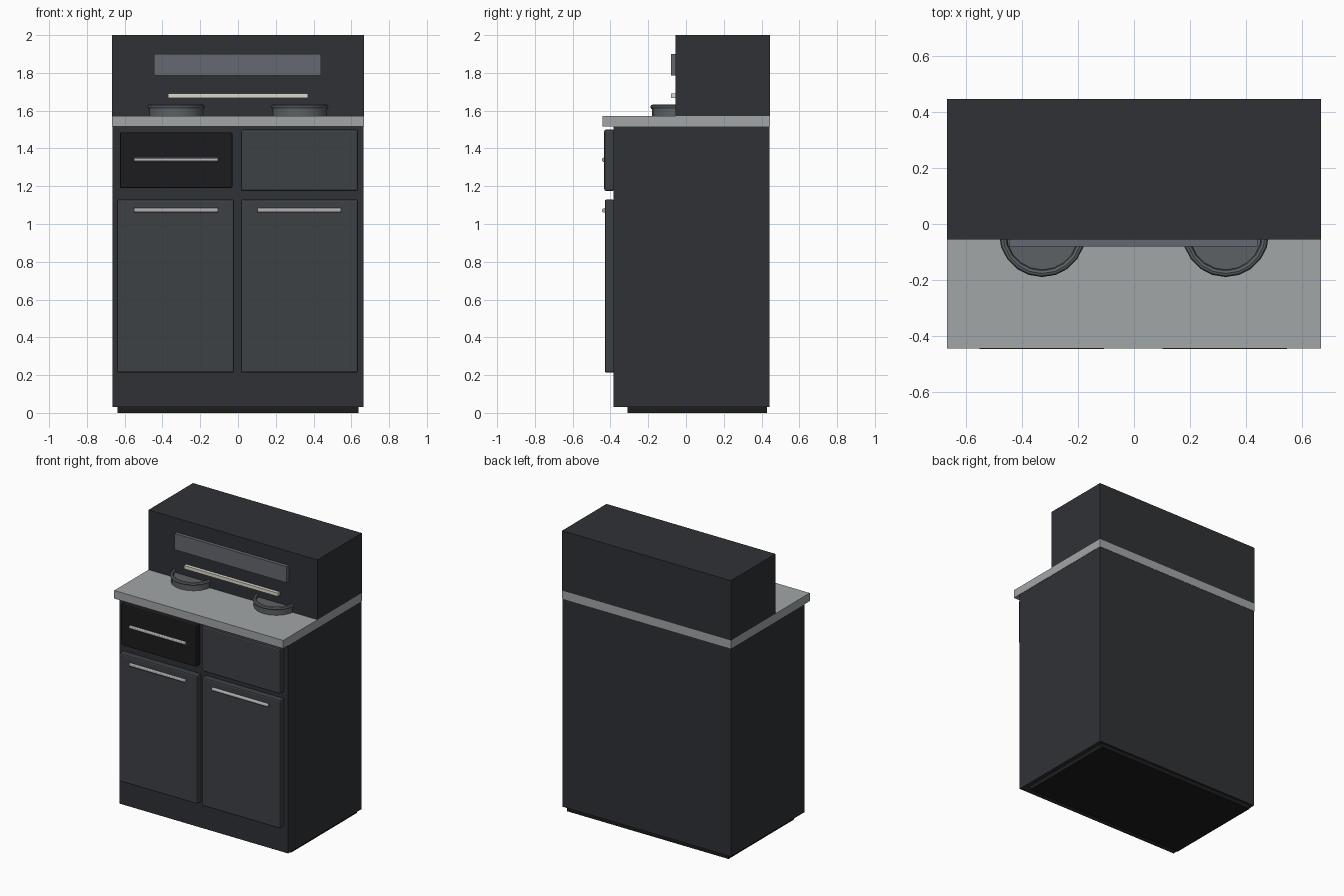
import bpy
from math import pi

if "Cube" in bpy.data.objects:
    bpy.data.objects.remove(bpy.data.objects["Cube"])


def material(name, r, g, b):
    m = bpy.data.materials.new(name)
    m.diffuse_color = (r, g, b, 1)
    m.use_nodes = True
    m.node_tree.nodes["Principled BSDF"].inputs["Base Color"].default_value = m.diffuse_color
    return m


BLACK = material("black", 0.012, 0.012, 0.013)
DARK = material("charcoal", 0.028, 0.031, 0.036)
PANEL = material("panel_grey", 0.048, 0.053, 0.06)
STONE = material("worktop_grey", 0.36, 0.38, 0.39)
GLASS = material("glass_grey", 0.13, 0.14, 0.16)
IRON = material("burner_grey", 0.11, 0.12, 0.13)
STEEL = material("steel", 0.42, 0.42, 0.44)
CREAM = material("cream", 0.72, 0.7, 0.6)


def box(name, x, y, z, mat, bevel=0):
    """Box from (min, max) ranges on each axis."""
    bpy.ops.mesh.primitive_cube_add(size=1, location=[sum(r) / 2 for r in (x, y, z)])
    o = bpy.context.object
    o.name = name
    o.scale = [r[1] - r[0] for r in (x, y, z)]
    bpy.ops.object.transform_apply(location=False, rotation=False, scale=True)
    o.data.materials.append(mat)
    if bevel:
        b = o.modifiers.new("bevel", 'BEVEL')
        b.width = bevel
        b.segments = 2
    return o


def handle(name, x0, x1, z):
    bpy.ops.mesh.primitive_cylinder_add(vertices=12, radius=0.012, depth=x1 - x0,
                                        location=((x0 + x1) / 2, -0.433, z),
                                        rotation=(0, pi / 2, 0))
    o = bpy.context.object
    o.name = name
    o.data.materials.append(STEEL)
    bpy.ops.object.shade_smooth_by_angle()


# Plinth, cabinet, worktop and raised back
box("plinth", (-0.637, 0.637), (-0.31, 0.43), (0, 0.04), BLACK)
box("cabinet", (-0.665, 0.665), (-0.385, 0.443), (0.03, 1.515), DARK)
box("worktop", (-0.667, 0.667), (-0.443, 0.445), (1.515, 1.573), STONE)
box("back_housing", (-0.667, 0.667), (-0.056, 0.445), (1.573, 2.0), DARK)

# Doors and drawers
box("left_door", (-0.64, -0.02), (-0.43, -0.38), (0.213, 1.13), PANEL, 0.01)
box("right_door", (0.015, 0.635), (-0.43, -0.38), (0.213, 1.13), PANEL, 0.01)
box("left_drawer", (-0.625, -0.03), (-0.43, -0.38), (1.19, 1.485), BLACK, 0.008)
box("right_drawer", (0.015, 0.635), (-0.433, -0.38), (1.175, 1.5), PANEL, 0.01)

# Handles
handle("left_door_handle", -0.55, -0.107, 1.072)
handle("right_door_handle", 0.102, 0.546, 1.072)
handle("left_drawer_handle", -0.55, -0.107, 1.34)

# Display and light strip on the back housing
box("display_panel", (-0.445, 0.44), (-0.08, -0.05), (1.785, 1.9), GLASS)
box("light_strip", (-0.37, 0.37), (-0.08, -0.05), (1.668, 1.692), CREAM)

# Burners, half hidden by the back housing
for side, x in (("left", -0.327), ("right", 0.327)):
    bpy.ops.mesh.primitive_cylinder_add(vertices=20, radius=0.146, depth=0.04,
                                        location=(x, -0.035, 1.59))
    o = bpy.context.object
    o.name = side + "_burner_plate"
    o.data.materials.append(IRON)
    bpy.ops.object.shade_smooth_by_angle()
    bpy.ops.mesh.primitive_torus_add(major_segments=20, minor_segments=8,
                                     major_radius=0.141, minor_radius=0.013,
                                     location=(x, -0.035, 1.619))
    o = bpy.context.object
    o.name = side + "_burner_ring"
    o.data.materials.append(IRON)
    bpy.ops.object.shade_smooth_by_angle()
